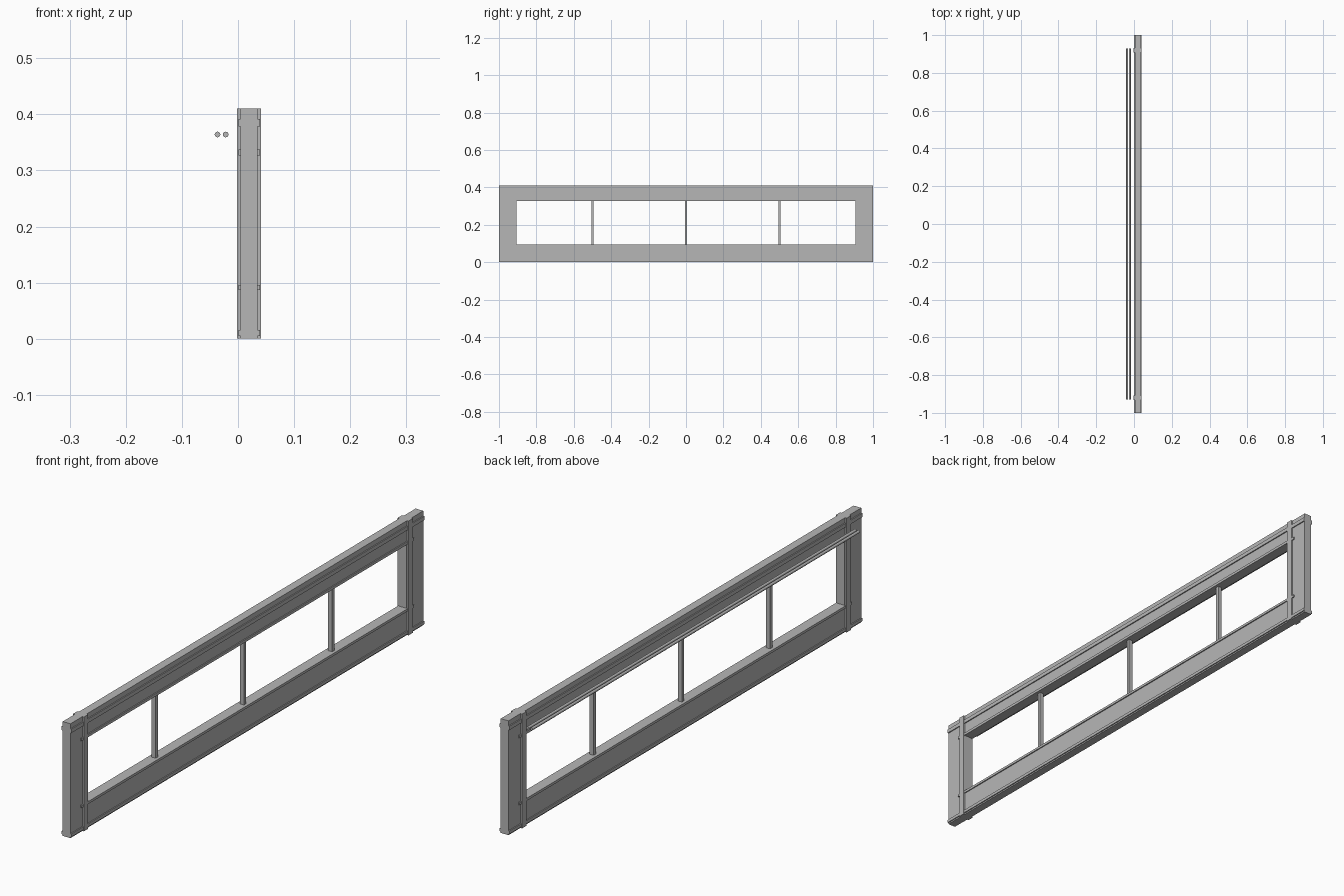
import bpy
import math

if "Cube" in bpy.data.objects:
    bpy.data.objects.remove(bpy.data.objects["Cube"])

grey = bpy.data.materials.new("mid_grey")
grey.diffuse_color = (0.47, 0.47, 0.47, 1)
grey.use_nodes = True
grey.node_tree.nodes["Principled BSDF"].inputs["Base Color"].default_value = grey.diffuse_color


def finish(name):
    ob = bpy.context.object
    ob.name = name
    ob.data.materials.append(grey)
    return ob


def box(name, x, y, z):
    """Box from (min, max) ranges."""
    bpy.ops.mesh.primitive_cube_add(
        size=1, location=[(r[0] + r[1]) / 2 for r in (x, y, z)])
    ob = finish(name)
    ob.scale = [r[1] - r[0] for r in (x, y, z)]
    bpy.ops.object.transform_apply(location=False, rotation=False, scale=True)
    return ob


CORE = (0.0045, 0.035)
INNER = 0.906      # half length of the opening
BOTTOM, TOP, HEIGHT = 0.096, 0.327, 0.41

# Main frame: two end stiles and two long rails
for side, y in (("front", (-1, -INNER)), ("back", (INNER, 1))):
    box(side + "_stile", CORE, y, (0, HEIGHT))
box("bottom_rail", CORE, (-INNER, INNER), (0, BOTTOM))
box("top_rail", CORE, (-INNER, INNER), (TOP, HEIGHT))

# Raised trim on both broad faces
for face, bead, strip in (("left", (0.0005, CORE[0]), (-0.002, CORE[0])),
                          ("right", (CORE[1], 0.039), (CORE[1], 0.041))):
    # long beads by the outer edges and around the opening
    for name, z, half in (("lower_edge", (0.005, 0.016), 1),
                          ("upper_edge", (0.378, 0.392), 1),
                          ("lower_opening", (0.087, 0.096), 0.942),
                          ("upper_opening", (0.327, 0.337), 0.942)):
        box(f"{face}_{name}_bead", bead, (-half, half), z)
    # upright strips near the ends
    for end, y in (("front", (-0.932, -0.908)), ("back", (0.908, 0.932))):
        box(f"{face}_{end}_strip", strip, y, (0, HEIGHT))

# Slim uprights across the opening
for i, y in enumerate((-0.5, 0, 0.5)):
    box(f"upright_{i + 1}", (0.012, 0.028), (y - 0.0065, y + 0.0065), (BOTTOM, TOP))

# Pair of thin rods beside the frame
for i, x in enumerate((-0.0365, -0.022)):
    bpy.ops.mesh.primitive_cylinder_add(
        vertices=24, radius=0.005, depth=1.856,
        location=(x, 0, 0.364), rotation=(math.pi / 2, 0, 0))
    finish(f"rod_{i + 1}")
    bpy.ops.object.shade_smooth_by_angle()
